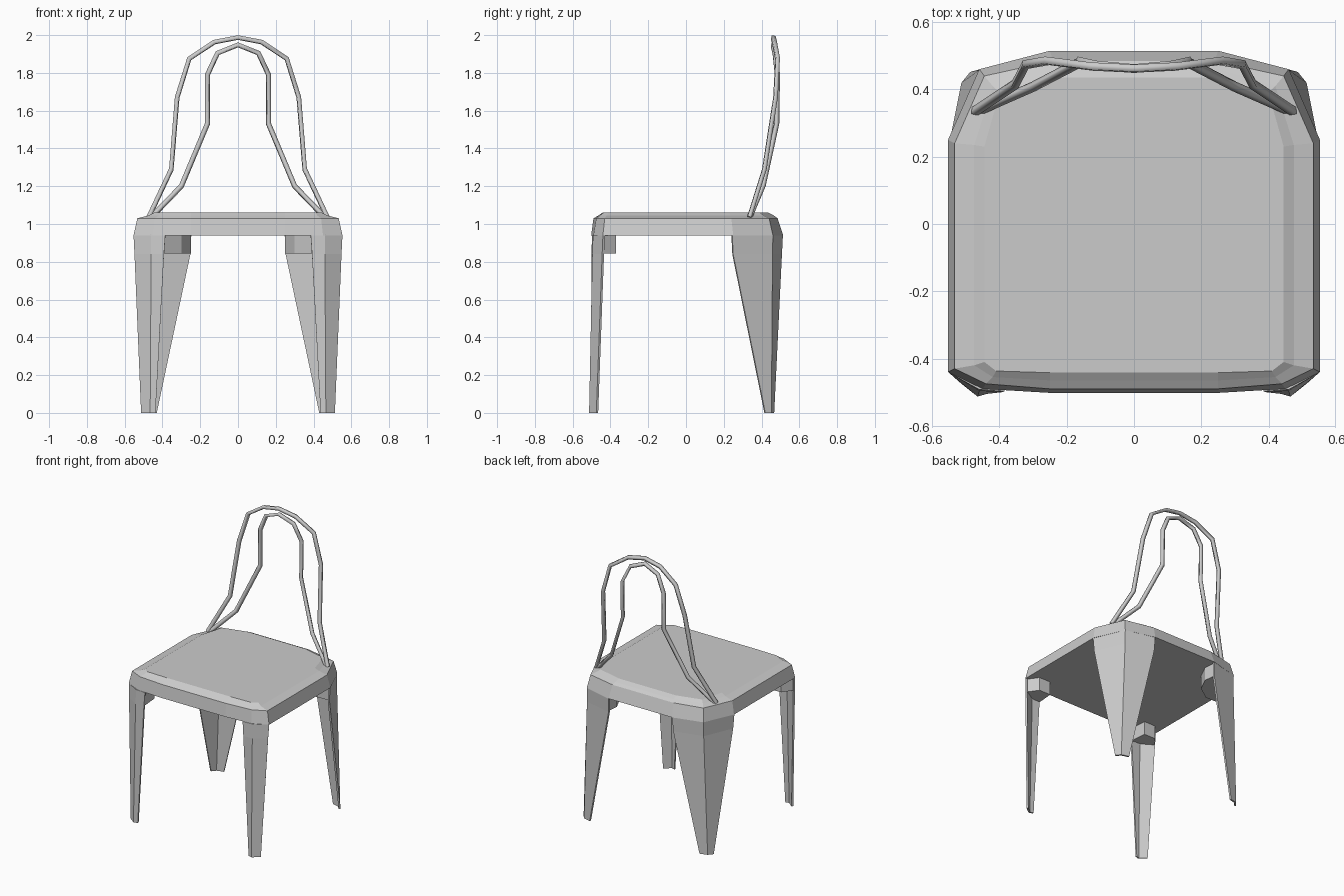
import bpy, bmesh

if "Cube" in bpy.data.objects:
    bpy.data.objects.remove(bpy.data.objects["Cube"])


def make_object(name, bm):
    mesh = bpy.data.meshes.new(name)
    bm.to_mesh(mesh)
    bm.free()
    ob = bpy.data.objects.new(name, mesh)
    bpy.context.collection.objects.link(ob)
    return ob


def loft(name, rings, closed=True):
    """Bridge rings of (outline, z), counterclockwise, bottom to top."""
    bm = bmesh.new()
    rows = [[bm.verts.new((x, y, z)) for x, y in pts] for pts, z in rings]
    n = len(rows[0])
    for lo, hi in zip(rows, rows[1:]):
        for i in range(n if closed else n - 1):
            j = (i + 1) % n
            bm.faces.new((lo[i], lo[j], hi[j], hi[i]))
    if closed:
        bm.faces.new(rows[0][::-1])
        bm.faces.new(rows[-1])
    return make_object(name, bm)


def both_sides(half):
    return half + [(-x, y) for x, y in reversed(half)]


def mirror_x(ob):
    ob.modifiers.new("mirror", 'MIRROR').use_axis[0] = True


# Seat: skirt, rim and low raised pad
skirt = both_sides([(.25, -.502), (.45, -.49), (.553, -.44), (.553, .25), (.46, .46), (.25, .515)])
rim = both_sides([(.25, -.49), (.44, -.475), (.533, -.43), (.533, .24), (.445, .44), (.24, .485)])
pad_edge = both_sides([(.25, -.465), (.42, -.455), (.475, -.42), (.475, .235), (.42, .41), (.23, .465)])
pad = both_sides([(.25, -.442), (.41, -.437), (.445, -.41), (.445, .23), (.40, .39), (.225, .435)])
loft("seat", [(skirt, .94), (rim, 1.03), (pad_edge, 1.045), (pad, 1.06)])

# Legs: tapered, folded sheets
front_top = [(.385, -.498), (.46, -.492), (.553, -.44)]
front_foot = [(.437, -.505), (.465, -.513), (.513, -.475)]
back_top = [(.553, .245), (.46, .46), (.25, .513)]
back_mid = [(.547, .25), (.46, .458), (.255, .508)]
back_foot = [(.513, .42), (.487, .452), (.433, .467)]
front_mid = [(.392, -.5), (.46, -.496), (.548, -.444)]
for name, foot, mid, top in (("front_legs", front_foot, front_mid, front_top),
                             ("back_legs", back_foot, back_mid, back_top)):
    leg = loft(name, [(foot, 0), (mid, .84), (top, .94)], closed=False)
    solid = leg.modifiers.new("thickness", 'SOLIDIFY')
    solid.thickness, solid.offset = .012, -1
    mirror_x(leg)

# Corner brackets under the seat, behind each leg
front_block = [(.39, -.49), (.46, -.485), (.54, -.44), (.49, -.37), (.40, -.37)]
back_block = [(.54, .255), (.455, .45), (.26, .505), (.25, .42), (.30, .32), (.40, .25)]
for name, block in (("front_brackets", front_block), ("back_brackets", back_block)):
    mirror_x(loft(name, [(block, .845), (block, .945)]))


# Backrest: two bent rods
def rod(name, half):
    pts = half + [(-x, y, z) for x, y, z in reversed(half[:-1])]
    curve = bpy.data.curves.new(name, 'CURVE')
    curve.dimensions = '3D'
    curve.bevel_depth = .015
    curve.bevel_resolution = 0
    curve.use_fill_caps = True
    spline = curve.splines.new('POLY')
    spline.points.add(len(pts) - 1)
    for p, co in zip(spline.points, pts):
        p.co = (*co, 1)
    ob = bpy.data.objects.new(name, curve)
    bpy.context.collection.objects.link(ob)


rod("outer_back_rod", [(.473, .335, 1.035), (.353, .415, 1.29), (.322, .474, 1.67),
                       (.258, .485, 1.875), (.125, .468, 1.963), (0, .462, 1.987)])
rod("inner_back_rod", [(.460, .338, 1.035), (.300, .408, 1.20), (.162, .480, 1.53),
                       (.162, .484, 1.79), (.108, .472, 1.905), (0, .462, 1.948)])
